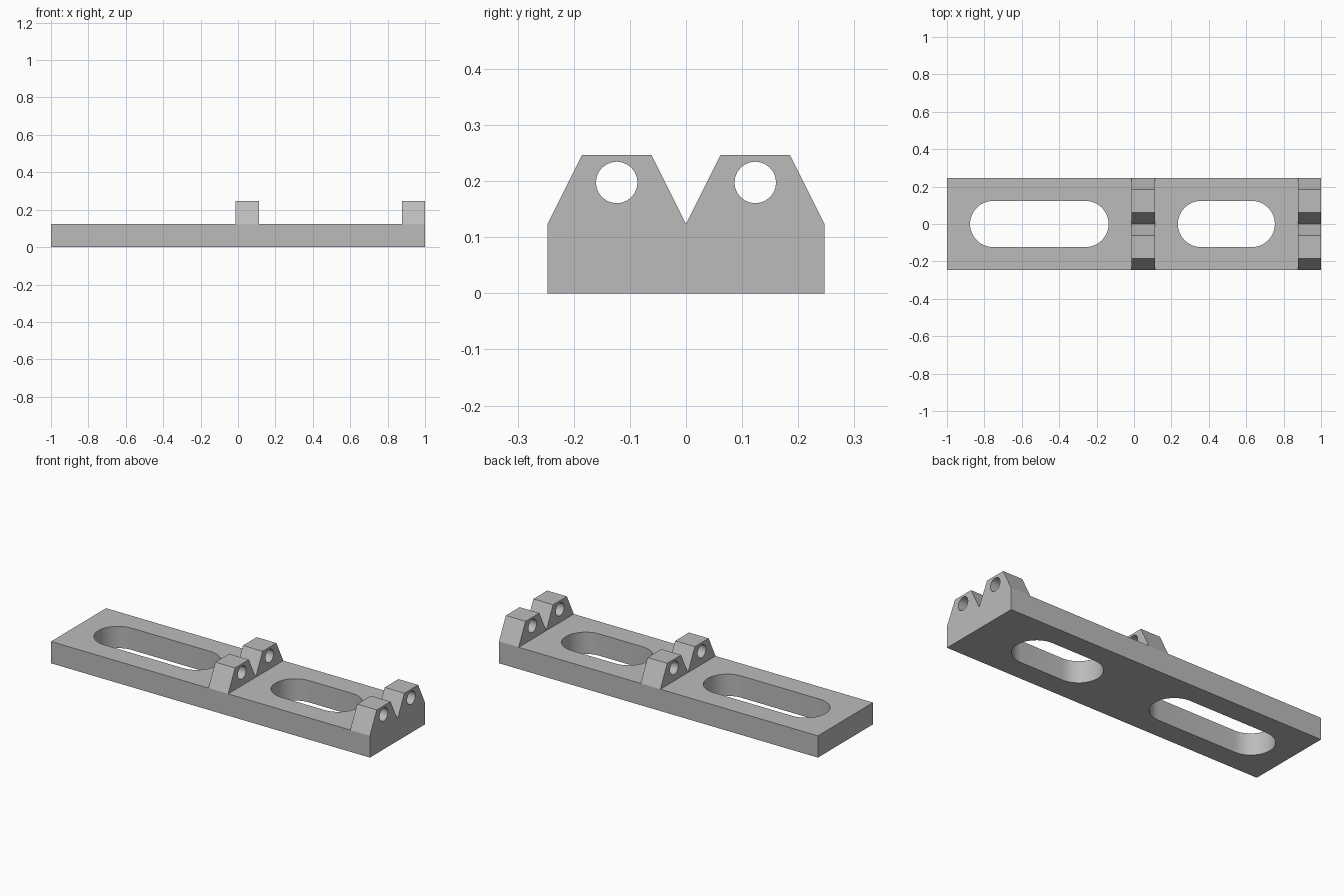
import bpy
import bmesh
import math
from mathutils import Vector

if "Cube" in bpy.data.objects:
    bpy.data.objects.remove(bpy.data.objects["Cube"], do_unlink=True)

U = 1 / 81          # one modelling unit; the bracket is 162 units long
HALF_LEN, HALF_WID, THICK = 81, 20, 10

grey = bpy.data.materials.new("plain_grey")
grey.use_nodes = True
grey.diffuse_color = (0.5, 0.5, 0.5, 1)
grey.node_tree.nodes["Principled BSDF"].inputs["Base Color"].default_value = (0.5, 0.5, 0.5, 1)


def prism(name, profile, direction):
    """Extrude a closed 3D outline along a direction."""
    bm = bmesh.new()
    face = bm.faces.new([bm.verts.new(Vector(p) * U) for p in profile])
    out = bmesh.ops.extrude_face_region(bm, geom=[face])
    verts = [g for g in out["geom"] if isinstance(g, bmesh.types.BMVert)]
    bmesh.ops.translate(bm, verts=verts, vec=Vector(direction) * U)
    bmesh.ops.recalc_face_normals(bm, faces=bm.faces)
    mesh = bpy.data.meshes.new(name)
    bm.to_mesh(mesh)
    bm.free()
    mesh.materials.append(grey)
    obj = bpy.data.objects.new(name, mesh)
    bpy.context.collection.objects.link(obj)
    return obj


def combine(target, other, operation):
    """Apply a boolean and discard the helper solid."""
    mod = target.modifiers.new("boolean", "BOOLEAN")
    mod.operation, mod.solver, mod.object = operation, "EXACT", other
    bpy.context.view_layer.objects.active = target
    bpy.ops.object.modifier_apply(modifier=mod.name)
    bpy.data.objects.remove(other, do_unlink=True)


def arc(cx, cy, r, start, sweep, steps):
    return [(cx + r * math.cos(start + sweep * i / steps),
             cy + r * math.sin(start + sweep * i / steps)) for i in range(steps + 1)]


# Flat base plate
bracket = prism("bracket", [(-HALF_LEN, -HALF_WID, 0), (HALF_LEN, -HALF_WID, 0),
                            (HALF_LEN, HALF_WID, 0), (-HALF_LEN, HALF_WID, 0)], (0, 0, THICK))

# Middle and end blocks with twin tapered lugs
right_half = [(20, 0), (20, 10), (15, 20), (5, 20)]
section = right_half + [(0, 10)] + [(-y, z) for y, z in reversed(right_half)]
for x in (-1, 71):
    block = prism("lug_block", [(x, y, z) for y, z in section], (10, 0, 0))
    combine(bracket, block, "UNION")

# Rounded adjustment slots through the plate
for x0, x1 in ((-71, -11), (19, 61)):
    r = 10
    outline = (arc(x1 - r, 0, r, -math.pi / 2, math.pi, 24)
               + arc(x0 + r, 0, r, math.pi / 2, math.pi, 24))
    slot = prism("slot_cutter", [(x, y, -5) for x, y in outline], (0, 0, 20))
    combine(bracket, slot, "DIFFERENCE")

# Pin holes running through both pairs of lugs
for side in (-1, 1):
    ring = arc(side * 10, 16, 3, 0, math.tau, 24)[:-1]
    hole = prism("hole_cutter", [(-9, y, z) for y, z in ring], (100, 0, 0))
    combine(bracket, hole, "DIFFERENCE")

# Smooth slot and hole walls, crisp edges elsewhere
bpy.ops.object.select_all(action="DESELECT")
bracket.select_set(True)
bpy.context.view_layer.objects.active = bracket
bpy.ops.object.shade_smooth_by_angle(angle=math.radians(25))
